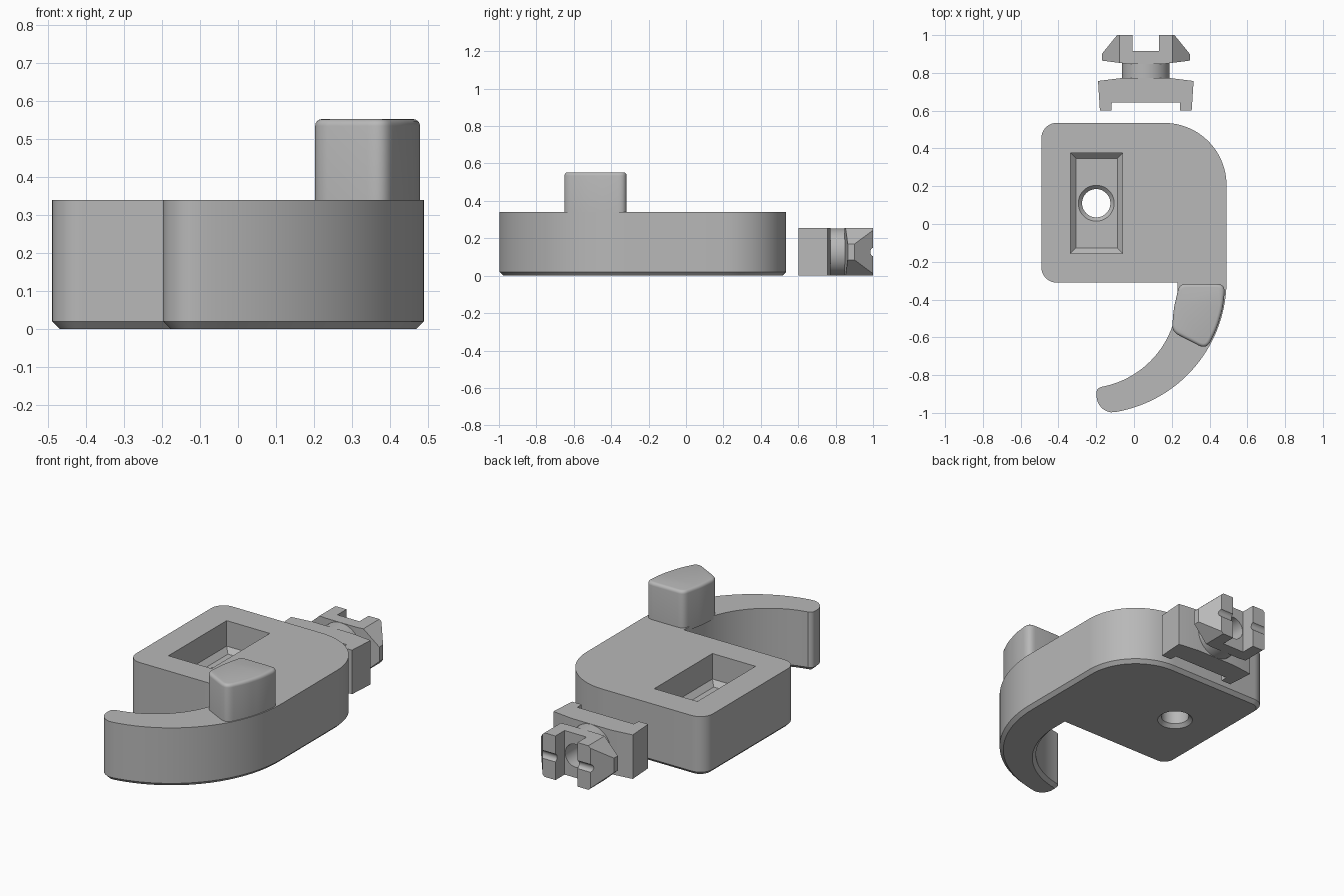
import bpy, bmesh
from math import cos, sin, radians, pi
from mathutils import Vector

if "Cube" in bpy.data.objects:
    bpy.data.objects.remove(bpy.data.objects["Cube"])

grey = bpy.data.materials.new("plain_grey")
grey.use_nodes = True
TONE = (0.48, 0.48, 0.48, 1)
grey.diffuse_color = TONE
grey.node_tree.nodes["Principled BSDF"].inputs["Base Color"].default_value = TONE


def arc(cx, cy, r, a0, a1, n=10):
    angles = [radians(a0 + (a1 - a0) * i / n) for i in range(n + 1)]
    return [(cx + r * cos(a), cy + r * sin(a)) for a in angles]


def fillet(corners, n=6):
    """Round every (x, y, reach) corner of a closed outline."""
    out = []
    for i, (x, y, reach) in enumerate(corners):
        p = Vector((x, y))
        a, b = [Vector(corners[j][:2]) for j in (i - 1, (i + 1) % len(corners))]
        a, b = [p + (q - p).normalized() * reach for q in (a, b)]
        for k in range(n + 1):
            t = k / n
            out.append(tuple(a * (1 - t) ** 2 + p * 2 * t * (1 - t) + b * t * t))
    return out


def prism(name, outline, lo, hi, axis="z", bevel_end=None, bevel=0.02, segments=1):
    """Extrude an outline along an axis, optionally bevelling the rim of one end."""
    place = {"z": lambda u, v, w: (u, v, w),
             "y": lambda u, v, w: (u, w, v),
             "x": lambda u, v, w: (w, u, v)}[axis]
    bm = bmesh.new()
    rings = [[bm.verts.new(place(u, v, w)) for u, v in outline] for w in (lo, hi)]
    caps = [bm.faces.new(ring) for ring in rings]
    n = len(outline)
    for i in range(n):
        j = (i + 1) % n
        bm.faces.new((rings[0][i], rings[0][j], rings[1][j], rings[1][i]))
    bmesh.ops.recalc_face_normals(bm, faces=bm.faces)
    if bevel_end is not None:
        bmesh.ops.bevel(bm, geom=list(caps[bevel_end].edges), offset=bevel,
                        segments=segments, profile=0.5, affect="EDGES",
                        clamp_overlap=False)
    return to_object(name, bm)


def lathe(name, profile, x, y, n=48):
    """Solid of revolution about a vertical axis."""
    bm = bmesh.new()
    rings = [[bm.verts.new((x + r * cos(2 * pi * i / n), y + r * sin(2 * pi * i / n), z))
              for i in range(n)] for r, z in profile]
    for a, b in zip(rings, rings[1:]):
        for i in range(n):
            j = (i + 1) % n
            bm.faces.new((a[i], a[j], b[j], b[i]))
    bm.faces.new(rings[0])
    bm.faces.new(rings[-1])
    bmesh.ops.recalc_face_normals(bm, faces=bm.faces)
    return to_object(name, bm)


def to_object(name, bm):
    mesh = bpy.data.meshes.new(name)
    bm.to_mesh(mesh)
    bm.free()
    mesh.materials.append(grey)
    obj = bpy.data.objects.new(name, mesh)
    bpy.context.collection.objects.link(obj)
    return obj


def activate(obj):
    bpy.ops.object.select_all(action="DESELECT")
    obj.select_set(True)
    bpy.context.view_layer.objects.active = obj


def carve(obj, cutter, operation="DIFFERENCE", keep=False):
    mod = obj.modifiers.new("carve", "BOOLEAN")
    mod.operation, mod.object, mod.solver = operation, cutter, "EXACT"
    activate(obj)
    bpy.ops.object.modifier_apply(modifier=mod.name)
    if not keep:
        bpy.data.objects.remove(cutter)


def box(x0, x1, y0, y1):
    return [(x0, y0), (x1, y0), (x1, y1), (x0, y1)]


# Main plate with curved hook, chamfered underneath
outline = (arc(-0.41, -0.23, 0.08, 180, 270)
           + [(0.23, -0.31)]
           + arc(-0.26, -0.38, 0.49, 0, -80, 28)
           + arc(-0.172, -0.89, 0.026, 100, 180, 6)
           + arc(-0.11, -0.91, 0.088, 184, 262)
           + arc(-0.215, -0.3, 0.705, -80, 0, 36)
           + arc(0.16, 0.205, 0.33, 0, 90, 28)
           + arc(-0.41, 0.455, 0.08, 90, 180))
body = prism("hook_body", outline, 0, 0.34, bevel_end=0)

# Rectangular pocket with sloped floor edges
carve(body, prism("pocket_cutter", box(-0.335, -0.06, -0.155, 0.375), 0.165, 0.4,
                  bevel_end=0, bevel=0.028))

# Screw hole, chamfered at both ends
carve(body, lathe("hole_cutter", [(0.115, -0.02), (0.075, 0.02), (0.075, 0.145),
                                  (0.115, 0.185)], -0.2, 0.11))

# Rounded peg on the hook
peg = prism("peg", fillet([(0.24, -0.317, 0.035), (0.485, -0.317, 0.05),
                           (0.47, -0.45, 0.04), (0.44, -0.55, 0.04),
                           (0.385, -0.665, 0.05), (0.2, -0.57, 0.04),
                           (0.21, -0.45, 0.03)]),
            0.32, 0.553, bevel_end=1, bevel=0.018, segments=4)

# Separate clip: footed base, round neck, faceted head
CX, CZ = 0.0625, 0.127


def mirrored(half):
    """Complete a right-hand half outline across the clip's centre line."""
    return [(CX + x, y) for x, y in half] + [(CX - x, y) for x, y in reversed(half)]


base = prism("clip_base", mirrored([(0.18, 0.643), (0.182, 0.602), (0.243, 0.602),
                                    (0.253, 0.757), (0.126, 0.773)]), 0, 0.254)
neck = prism("clip_neck", arc(CX, CZ, 0.126, 0, 352.5, 47), 0.765, 0.86, axis="y")
head = prism("clip_head", mirrored([(0.1, 0.848), (0.233, 0.865), (0.233, 0.9),
                                    (0.152, 1.0), (0.07, 1.0), (0.07, 0.917)]), 0, 0.254)
carve(head, prism("head_facets", mirrored([(0.14, 0), (0.233, 0.085), (0.233, 0.169),
                                           (0.14, 0.254)]), 0.8, 1.1, axis="y"),
      "INTERSECT")

# Small groove across the head tips
carve(head, prism("groove_cutter", arc(1.01, CZ, 0.025, 0, 345, 23), -0.4, 0.5, axis="x"))

# Bore through the clip
bore = prism("bore_cutter", arc(CX, CZ, 0.066, 0, 352.5, 47), 0.5, 1.1, axis="y")
for part in (base, neck, head):
    carve(part, bore, keep=True)
bpy.data.objects.remove(bore)

for part in (body, peg, base, neck, head):
    activate(part)
    bpy.ops.object.shade_smooth_by_angle(angle=radians(28))
